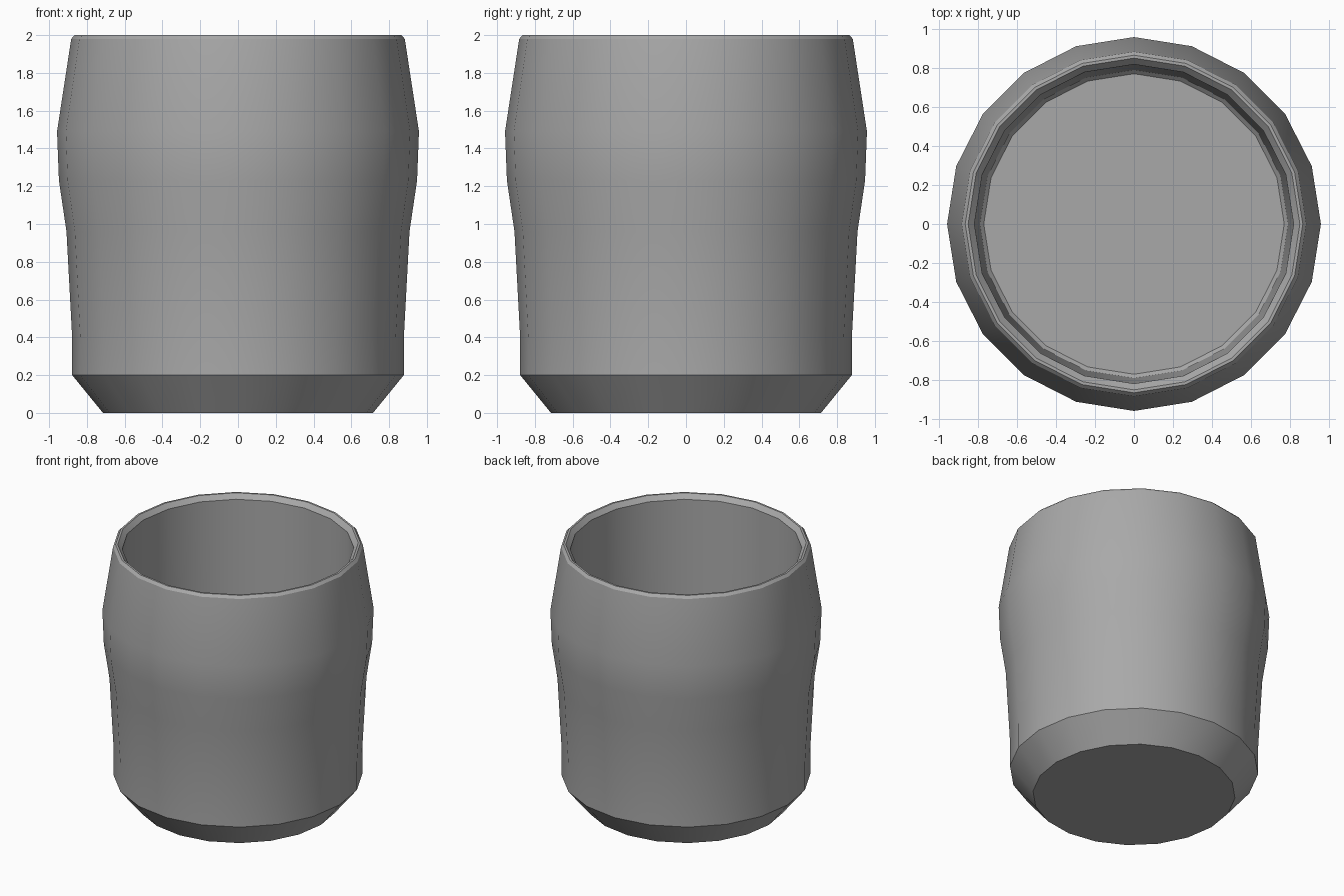
import bpy, bmesh, math
from mathutils import Vector, Matrix

cube = bpy.data.objects.get("Cube")
if cube:
    bpy.data.objects.remove(cube, do_unlink=True)

SIDES = 20

# One plain grey for the whole cup
grey = bpy.data.materials.new("plain grey")
grey.use_nodes = True
colour = (0.395, 0.395, 0.395, 1.0)
grey.diffuse_color = colour
grey.node_tree.nodes["Principled BSDF"].inputs["Base Color"].default_value = colour

# Outside wall from foot to bevelled rim, as (radius, height)
outside = [(0.715, 0.0), (0.878, 0.2), (0.878, 0.4), (0.908, 0.96),
           (0.948, 1.23), (0.958, 1.49), (0.883, 1.98), (0.865, 2.0)]
# Straight, slightly tapered inside wall from bevelled lip to floor
inside = [(0.85, 2.0), (0.818, 1.965), (0.79, 0.22), (0.77, 0.2)]


def lathe(name, profile, sides, material):
    """Spin a profile into rings of quads, closed by flat end caps."""
    bm = bmesh.new()
    rings = []
    for radius, height in profile:
        ring = [bm.verts.new(Matrix.Rotation(math.tau * i / sides, 3, 'Z')
                             @ Vector((radius, 0, height))) for i in range(sides)]
        rings.append(ring)
    for low, high in zip(rings, rings[1:]):
        for i in range(sides):
            j = (i + 1) % sides
            bm.faces.new((low[i], low[j], high[j], high[i]))
    bm.faces.new(reversed(rings[0]))
    bm.faces.new(rings[-1])
    bmesh.ops.recalc_face_normals(bm, faces=bm.faces)
    mesh = bpy.data.meshes.new(name)
    bm.to_mesh(mesh)
    bm.free()
    mesh.materials.append(material)
    obj = bpy.data.objects.new(name, mesh)
    bpy.context.collection.objects.link(obj)
    return obj


# Cup: foot, bulged wall, rim, hollow interior and floor
cup = lathe("cup_body", outside + inside, SIDES, grey)

bpy.ops.object.select_all(action='DESELECT')
cup.select_set(True)
bpy.context.view_layer.objects.active = cup
bpy.ops.object.shade_smooth_by_angle(angle=math.radians(30))
